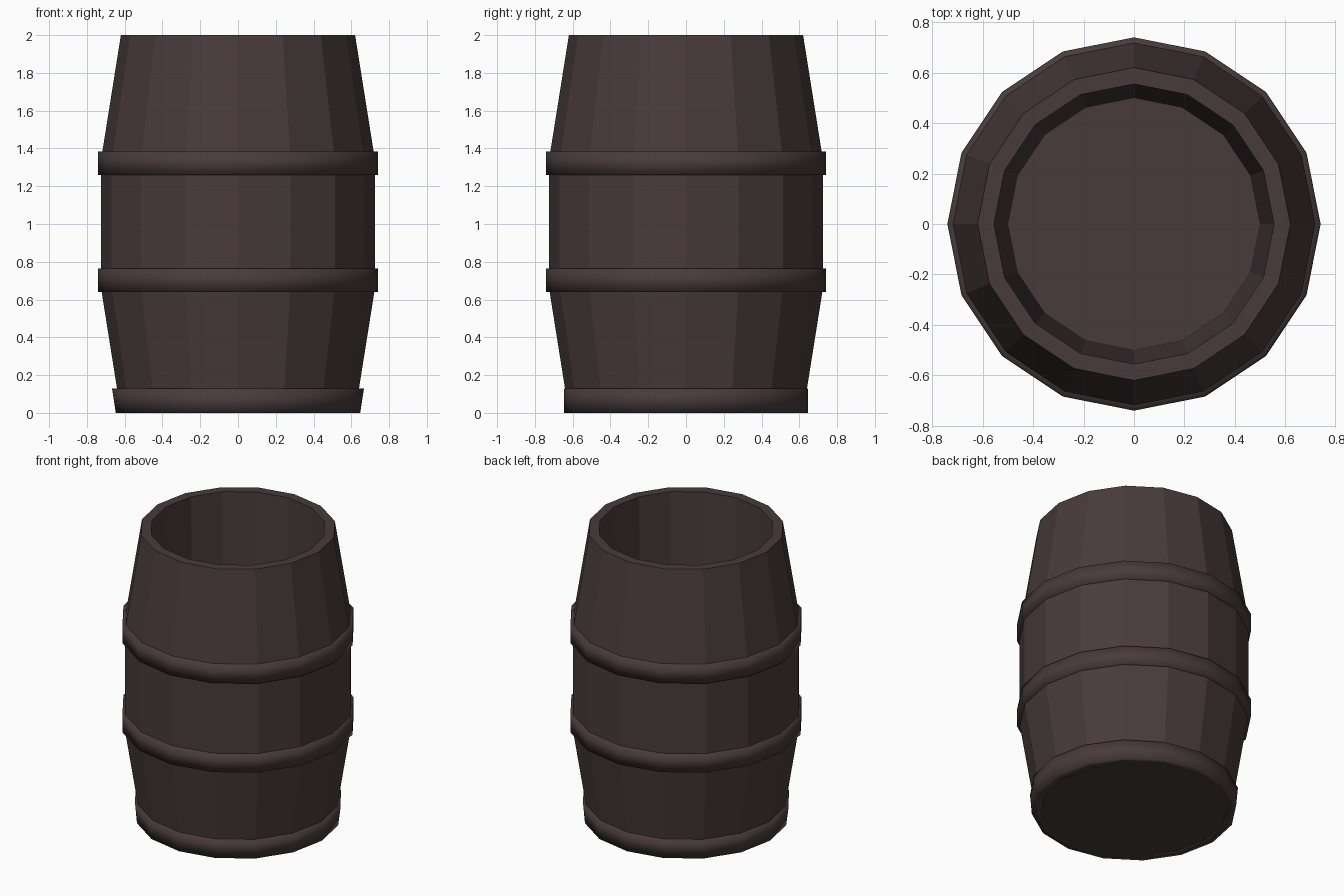
import bpy, math

if "Cube" in bpy.data.objects:
    bpy.data.objects.remove(bpy.data.objects["Cube"])

SIDES = 16
wood = bpy.data.materials.new("dark brown wood")
wood.diffuse_color = (0.065, 0.044, 0.043, 1)
wood.use_nodes = True
wood.node_tree.nodes["Principled BSDF"].inputs["Base Color"].default_value = wood.diffuse_color


def lathe(name, profile, closed, smooth):
    """Spin (radius_x, radius_y, z) points into a 16-sided shell; cap both ends if not closed."""
    verts, faces, n = [], [], len(profile)
    for rx, ry, z in profile:
        for i in range(SIDES):
            a = 2 * math.pi * i / SIDES
            verts.append((rx * math.cos(a), ry * math.sin(a), z))
    for k in range(n if closed else n - 1):
        for i in range(SIDES):
            j, m = (i + 1) % SIDES, (k + 1) % n
            faces.append((k * SIDES + i, k * SIDES + j, m * SIDES + j, m * SIDES + i))
    if not closed:
        faces.append(tuple(reversed(range(SIDES))))
        faces.append(tuple(range((n - 1) * SIDES, n * SIDES)))
    mesh = bpy.data.meshes.new(name)
    mesh.from_pydata(verts, [], faces)
    mesh.materials.append(wood)
    for p in mesh.polygons:
        p.use_smooth = smooth
    mesh.update()
    obj = bpy.data.objects.new(name, mesh)
    bpy.context.collection.objects.link(obj)
    return obj


# Barrel body: outer wall, rim, tapered inner wall and floor
body = [(0.62, 0), (0.725, 0.66), (0.725, 1.34), (0.62, 2.0), (0.555, 2.0), (0.5, 0.12)]
lathe("barrel_body", [(r, r, z) for r, z in body], False, False)

# Two middle hoops
for name, z0, z1 in (("lower_hoop", 0.64, 0.765), ("upper_hoop", 1.26, 1.385)):
    lathe(name, [(r, r, z) for r, z in
                 ((0.68, z0), (0.74, z0), (0.74, z1), (0.68, z1))], True, True)

# Base hoop, slightly flared along x
lathe("base_hoop", [(0.59, 0.59, 0), (0.647, 0.647, 0),
                    (0.667, 0.647, 0.13), (0.59, 0.59, 0.13)], True, True)
